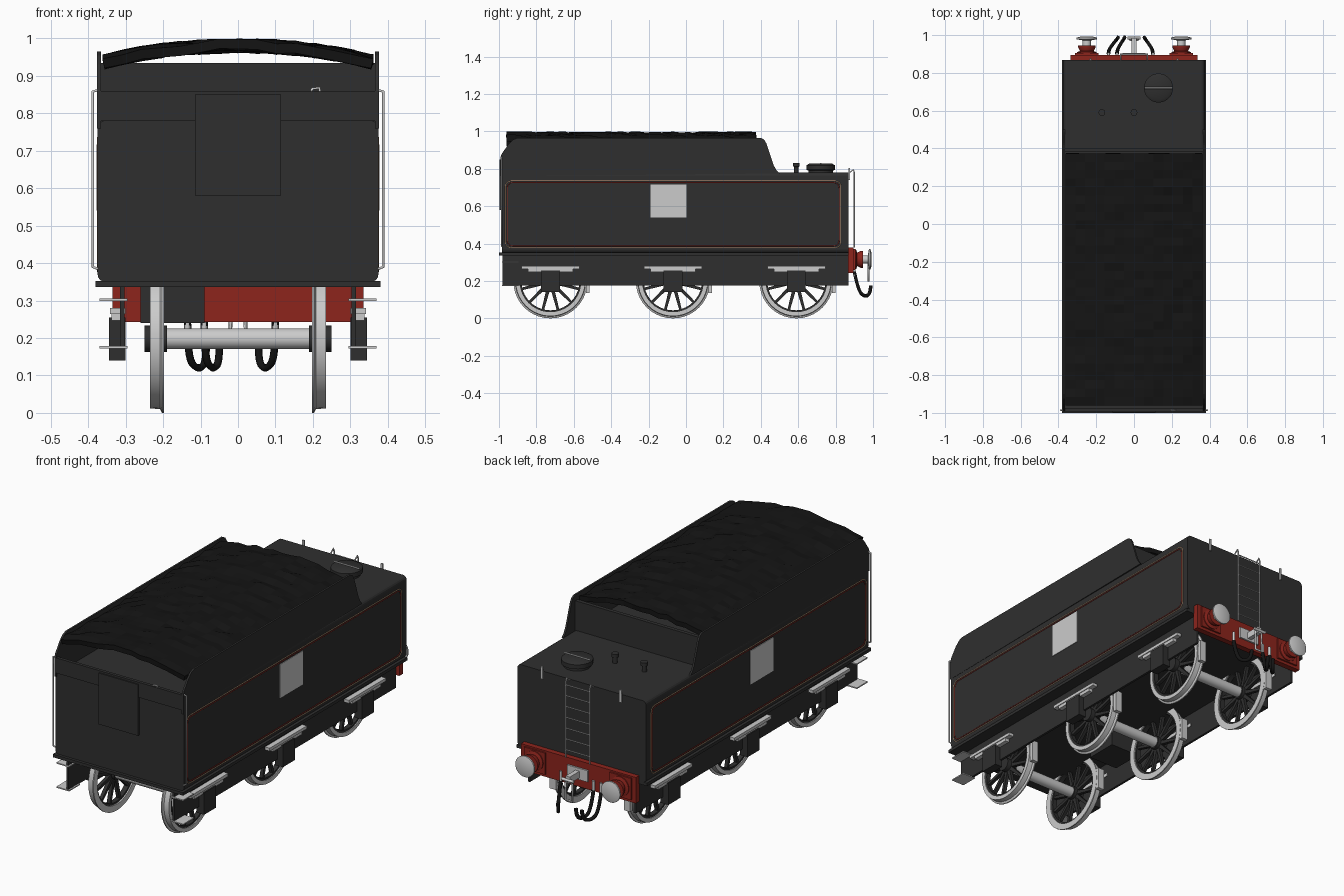
import bpy, bmesh, math, random
from mathutils import Vector, Matrix

if "Cube" in bpy.data.objects:
    bpy.data.objects.remove(bpy.data.objects["Cube"])

random.seed(4)


def material(name, rgb):
    m = bpy.data.materials.new(name)
    m.diffuse_color = (*rgb, 1)
    m.use_nodes = True
    m.node_tree.nodes["Principled BSDF"].inputs["Base Color"].default_value = m.diffuse_color
    return m


BLACK = material("black_paint", (0.028, 0.028, 0.028))
COAL = material("coal_black", (0.007, 0.007, 0.007))
RED = material("beam_red", (0.27, 0.018, 0.012))
CREAM = material("lining_cream", (0.6, 0.35, 0.2))


def finish(name, bm, mat, smooth=False):
    bmesh.ops.recalc_face_normals(bm, faces=bm.faces)
    me = bpy.data.meshes.new(name)
    bm.to_mesh(me)
    bm.free()
    ob = bpy.data.objects.new(name, me)
    bpy.context.collection.objects.link(ob)
    if mat:
        me.materials.append(mat)
    if smooth:
        bpy.ops.object.select_all(action='DESELECT')
        ob.select_set(True)
        bpy.context.view_layer.objects.active = ob
        bpy.ops.object.shade_smooth_by_angle(angle=math.radians(35))
    return ob


def prism(name, pts, axis, a, b, mat=None):
    """Extrude a 2D outline along x (pts = y,z) or y (pts = x,z)."""
    bm = bmesh.new()
    place = (lambda p, t: (t, p[0], p[1])) if axis == 'x' else (lambda p, t: (p[0], t, p[1]))
    face = bm.faces.new([bm.verts.new(place(p, a)) for p in pts])
    ext = bmesh.ops.extrude_face_region(bm, geom=[face])
    d = Vector((b - a, 0, 0)) if axis == 'x' else Vector((0, b - a, 0))
    bmesh.ops.translate(bm, vec=d, verts=[v for v in ext['geom'] if isinstance(v, bmesh.types.BMVert)])
    return finish(name, bm, mat)


def box(name, x0, x1, y0, y1, z0, z1, mat=None):
    return prism(name, [(y0, z0), (y1, z0), (y1, z1), (y0, z1)], 'x', x0, x1, mat)


def rounded(u0, u1, v0, v1, r, n=4):
    pts = []
    for k, (cu, cv) in enumerate([(u1 - r, v1 - r), (u0 + r, v1 - r), (u0 + r, v0 + r), (u1 - r, v0 + r)]):
        for i in range(n + 1):
            t = math.pi / 2 * (k + i / n)
            pts.append((cu + r * math.cos(t), cv + r * math.sin(t)))
    return pts


def lathe(name, prof, loc, axis, n=32, mat=None, closed=False):
    """Revolve (radius, offset) pairs around an axis through loc."""
    bm = bmesh.new()
    rows = []
    for i in range(n):
        c, s = math.cos(2 * math.pi * i / n), math.sin(2 * math.pi * i / n)
        put = {'x': lambda r, h: (h, r * c, r * s), 'y': lambda r, h: (r * c, h, r * s),
               'z': lambda r, h: (r * c, r * s, h)}[axis]
        rows.append([bm.verts.new(Vector(put(r, h)) + Vector(loc)) for r, h in prof])
    m = len(prof)
    for i in range(n):
        A, B = rows[i], rows[(i + 1) % n]
        for j in range(m if closed else m - 1):
            k = (j + 1) % m
            bm.faces.new((A[j], A[k], B[k], B[j]))
    if not closed:
        bm.faces.new([r[0] for r in rows])
        bm.faces.new([r[-1] for r in rows])
    return finish(name, bm, mat, True)


def tube(name, pts, r, mat=None, cyclic=False, smooth=False):
    cu = bpy.data.curves.new(name, 'CURVE')
    cu.dimensions = '3D'
    cu.bevel_depth, cu.bevel_resolution, cu.use_fill_caps = r, 1, True
    sp = cu.splines.new('NURBS' if smooth else 'POLY')
    sp.points.add(len(pts) - 1)
    for q, p in zip(sp.points, pts):
        q.co = (*p, 1)
    sp.use_cyclic_u = cyclic
    if smooth:
        sp.order_u, sp.use_endpoint_u, sp.resolution_u = 3, True, 5
    ob = bpy.data.objects.new(name, cu)
    bpy.context.collection.objects.link(ob)
    if mat:
        cu.materials.append(mat)
    return ob


# Water tank body and footplate
prism("tank_body", rounded(-.375, .375, .35, .78, .02), 'y', -.985, .868, BLACK)
box("footplate", -.38, .38, -1, .868, .336, .352, BLACK)

# Bunker: front plates, centre door, rear plate
for s, side in ((-1, "left"), (1, "right")):
    box(f"front_upper_plate_{side}", *sorted((s * .115, s * .37)), -.992, -.975, .78, .86, BLACK)
box("front_door", -.115, .115, -.998, -.975, .58, .85, BLACK)
box("front_top_strip", -.115, .115, -.992, -.975, .845, .86, BLACK)
box("bunker_rear_plate", -.366, .366, .38, .40, .77, .935, BLACK)
tube("front_handle", [(.195, -.985, .86), (.2, -.985, .866), (.218, -.985, .868), (.218, -.985, .86)], .004)

# Bunker side sheets with swept ends
sheet = [(-.992, .76), (.5, .775), (.485, .79), (.468, .82), (.445, .89), (.43, .935), (.418, .955),
         (.40, .965), (-.90, .965), (-.925, .955), (-.95, .93), (-.985, .88), (-.992, .86)]

# Everything mirrored on both sides
WHEELS = (-.725, -.07, .59)
for s, side in ((-1, "left"), (1, "right")):
    prism(f"bunker_side_{side}", sheet, 'x', s * .366, s * .376, BLACK)
    box(f"frame_{side}", *sorted((s * .303, s * .315)), -.98, .868, .175, .34, BLACK)
    # lining and plain side panel
    for nm, inset, mat in (("outer", 0, CREAM), ("inner", .009, RED)):
        loop = rounded(-.965 + inset, .828 - inset, .378 + inset, .735 - inset, .03)
        tube(f"lining_{nm}_{side}", [(s * .375, y, z) for y, z in loop], .0022, mat, True)
    box(f"side_panel_{side}", *sorted((s * .37, s * .378)), -.19, .003, .54, .717)
    # handrail and steps
    tube(f"handrail_{side}", [(s * .375, -.985, .385), (s * .388, -.985, .39),
                              (s * .388, -.985, .858), (s * .375, -.985, .862)], .004)
    for z in (.175, .302):
        box(f"step_{z}_{side}", *sorted((s * .295, s * .37)), -.985, -.895, z - .003, z + .003)
    for i, y in enumerate(WHEELS):
        # axle box, leaf spring and brake block
        box(f"axle_box_{i}_{side}", *sorted((s * .30, s * .345)), y - .05, y + .05, .14, .255, BLACK)
        box(f"spring_top_{i}_{side}", *sorted((s * .30, s * .342)), y - .155, y + .155, .264, .28)
        box(f"spring_lower_{i}_{side}", *sorted((s * .305, s * .338)), y - .12, y + .12, .247, .265)
        box(f"brake_block_{i}_{side}", *sorted((s * .198, s * .235)), y + .19, y + .21, .135, .25)
        # wheel tyre with flange, hub, spokes
        c = (0, y, .198)
        lathe(f"tyre_{i}_{side}", [(.165, s * .197), (.198, s * .197), (.198, s * .203), (.188, s * .208),
                                   (.186, s * .235), (.165, s * .235)], c, 'x', 40, None, True)
        lathe(f"wheel_hub_{i}_{side}", [(.035, s * .19), (.035, s * .25)], c, 'x', 20, BLACK)
        bm = bmesh.new()
        for k in range(12):
            new = bmesh.ops.create_cube(bm, size=1)['verts']
            for v in new:
                w = .020 if v.co.z < 0 else .013
                v.co = Vector((s * .216 + v.co.x * .018, v.co.y * w, .1 + v.co.z * .14))
            bmesh.ops.rotate(bm, verts=new, matrix=Matrix.Rotation(math.pi * (k + .5) / 6, 3, 'X'))
            bmesh.ops.translate(bm, verts=new, vec=c)
        lathe(f"wheel_inner_rim_{i}_{side}", [(.155, s * .204), (.167, s * .204), (.167, s * .23),
                                              (.155, s * .23)], c, 'x', 40, BLACK, True)
        finish(f"spokes_{i}_{side}", bm, BLACK)
    # buffers
    b = (s * .25, 0, .315)
    box(f"buffer_base_{side}", s * .25 - .062, s * .25 + .062, .893, .905, .258, .372, RED)
    lathe(f"buffer_housing_{side}", [(.052, .90), (.052, .91), (.036, .915), (.046, .935), (.046, .945)],
          b, 'y', 24, RED)
    lathe(f"buffer_head_{side}", [(.022, .94), (.022, .972), (.055, .978), (.055, .986), (.03, .993)], b, 'y', 28)
    # rear lamp irons
    box(f"lamp_iron_{side}", s * .23 - .006, s * .23 + .006, .868, .876, .74, .805)

# Axles and underframe tank
for i, y in enumerate(WHEELS):
    lathe(f"axle_{i}", [(.028, -.2), (.028, .2)], (0, y, .198), 'x', 20)
box("underframe_box", -.26, -.09, -.45, -.28, .24, .34, BLACK)

# Coal load: a lumpy arched sheet
bm = bmesh.new()
bmesh.ops.create_grid(bm, x_segments=14, y_segments=30, size=1)
for v in bm.verts:
    x, y = v.co.x, v.co.y
    v.co = (x * .362, -.293 + y * .667,
            min(1, .95 + .043 * (1 - abs(x) ** 2.2) + random.uniform(-.008, .008)))
coal = finish("coal_load", bm, COAL)
if coal.data.polygons[0].normal.z < 0:
    coal.data.flip_normals()
sol = coal.modifiers.new("thickness", 'SOLIDIFY')
sol.thickness, sol.offset = .026, -1

# Filler lid and vents on the rear deck
lathe("filler_lid", [(.066, .775), (.066, .79), (.077, .795), (.077, .818), (.06, .828)], (.13, .72, 0), 'z', 28, BLACK)
tube("filler_bar", [(.055, .72, .828), (.205, .72, .828)], .004)
for i, x in enumerate((-.17, 0)):
    lathe(f"vent_{i}", [(.012, .775), (.012, .81), (.018, .812), (.018, .83)], (x, .59, 0), 'z', 14, BLACK)

# Rear buffer beam
box("buffer_beam", -.335, .335, .865, .896, .243, .38, RED)

# Rear ladder
for s in (-1, 1):
    tube(f"ladder_rail_{s}", [(s * .07, .868, .775), (s * .07, .895, .795), (s * .07, .9, .78),
                              (s * .07, .9, .38)], .004)
for i in range(7):
    z = .42 + i * .057
    tube(f"ladder_rung_{i}", [(-.07, .9, z), (.07, .9, z)], .003)

# Coupling hook, screw link and brake hoses
box("draw_plate", -.06, .06, .895, .905, .285, .345)
box("draw_hook", -.012, .012, .9, .985, .295, .33)
tube("coupling_bar", [(-.035, .985, .31), (.035, .985, .31)], .008)
tube("coupling_link", [(-.02, .975, .31), (-.02, .975, .2), (.02, .975, .2), (.02, .975, .31)], .006)
for i, (x0, x1) in enumerate(((-.135, -.085), (-.09, -.05), (.1, .055))):
    tube(f"hose_pipe_{i}", [(x0, .9, .30), (x0, .9, .225)], .008)
    tube(f"hose_{i}", [(x0, .9, .25), (x0, .92, .15), ((x0 + x1) / 2, .955, .115),
                       (x1, .985, .13), (x1, .988, .175)], .010, COAL, False, True)
